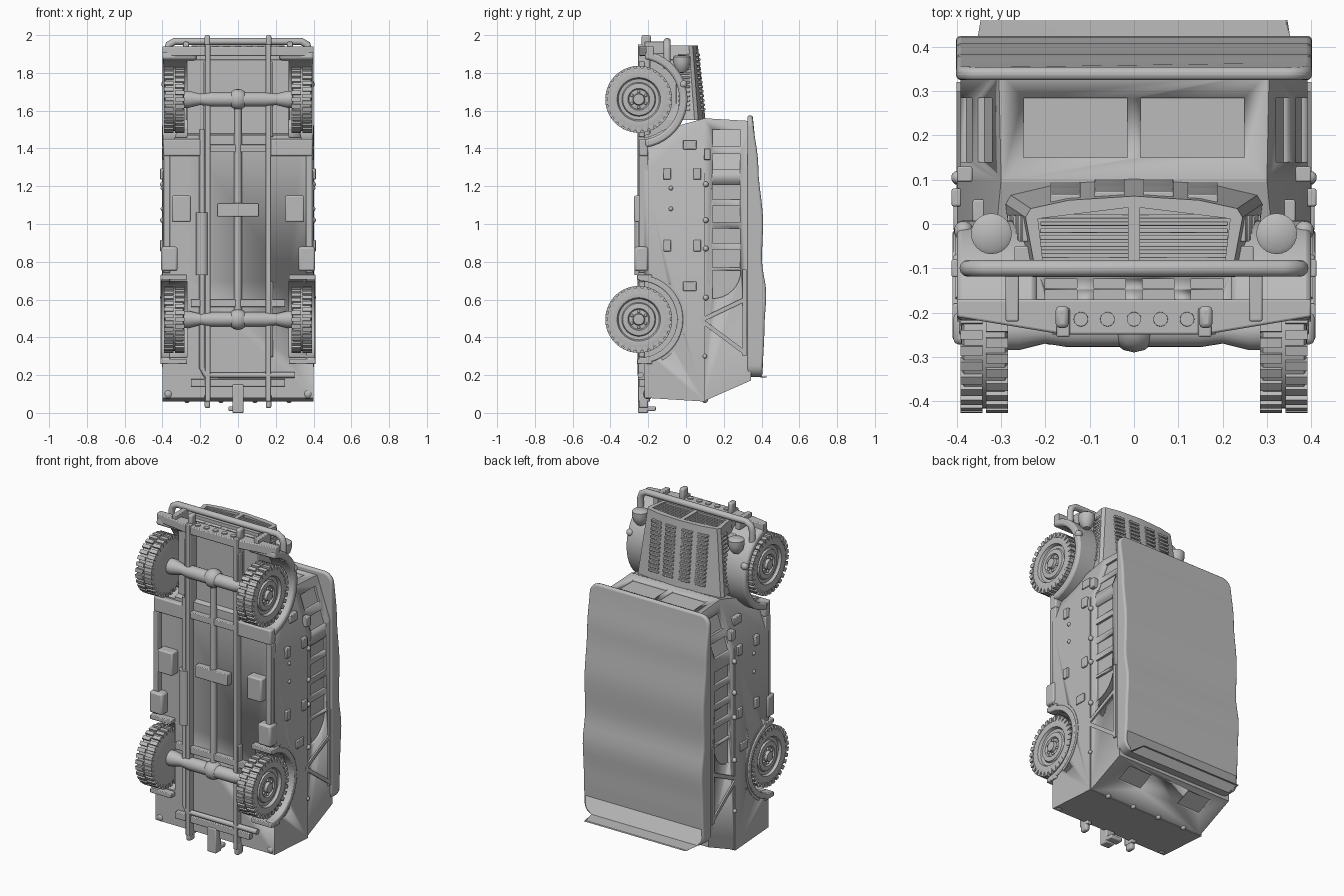
import bpy, bmesh, math
from mathutils import Vector, Matrix

default_cube = bpy.data.objects.get("Cube")
if default_cube:
    bpy.data.objects.remove(default_cube, do_unlink=True)

grey = bpy.data.materials.new("plain_grey")
grey.use_nodes = True
grey.diffuse_color = (0.5, 0.5, 0.5, 1)
grey.node_tree.nodes["Principled BSDF"].inputs["Base Color"].default_value = grey.diffuse_color
SIDES = (("left", 1), ("right", -1))


def finish(name, bm, bevel=0, segments=2, limit=40):
    bmesh.ops.recalc_face_normals(bm, faces=bm.faces)
    mesh = bpy.data.meshes.new(name)
    bm.to_mesh(mesh)
    bm.free()
    mesh.materials.append(grey)
    mesh.shade_smooth()
    mesh.set_sharp_from_angle(angle=math.radians(35))
    obj = bpy.data.objects.new(name, mesh)
    bpy.context.collection.objects.link(obj)
    if bevel:
        mod = obj.modifiers.new("bevel", "BEVEL")
        mod.width, mod.segments, mod.angle_limit = bevel, segments, math.radians(limit)
    return obj


def add_prism(bm, points, axis, start, end):
    """Extrude a 2D outline along an axis."""
    place = {"x": lambda p, d: (d, p[0], p[1]), "y": lambda p, d: (p[0], d, p[1]),
             "z": lambda p, d: (p[0], p[1], d)}[axis]
    rings = [[bm.verts.new(place(p, d)) for p in points] for d in (start, end)]
    bm.faces.new(rings[0])
    bm.faces.new(rings[1])
    for i in range(len(points)):
        j = (i + 1) % len(points)
        bm.faces.new((rings[0][i], rings[0][j], rings[1][j], rings[1][i]))


def prism(name, points, axis, start, end, **kw):
    bm = bmesh.new()
    add_prism(bm, points, axis, start, end)
    return finish(name, bm, **kw)


def rect(a, b, c, d):
    return [(a, c), (b, c), (b, d), (a, d)]


def box(name, x, y, z, bevel=0.004):
    return prism(name, rect(*x, *y), "z", *z, bevel=bevel)


def pair(name, x, y, z, bevel=0.004):
    for side, s in SIDES:
        box(side + "_" + name, (s * x[0], s * x[1]), y, z, bevel)


def lathe(name, profile, centre, axis="x", steps=40):
    """Revolve (radius, offset) points about an axis through centre."""
    bm = bmesh.new()
    verts = [bm.verts.new((o, r, 0)) for r, o in profile]
    edges = [bm.edges.new(e) for e in zip(verts, verts[1:])]
    bmesh.ops.spin(bm, geom=verts + edges, cent=(0, 0, 0), axis=(1, 0, 0), angle=math.tau, steps=steps)
    bmesh.ops.remove_doubles(bm, verts=bm.verts, dist=0.0002)
    if axis == "z":
        bm.transform(Matrix.Rotation(-math.pi / 2, 4, "Y"))
    bm.transform(Matrix.Translation(centre))
    return finish(name, bm)


def ball(name, centre, radius):
    bm = bmesh.new()
    bmesh.ops.create_uvsphere(bm, u_segments=14, v_segments=8, radius=radius, matrix=Matrix.Translation(centre))
    return finish(name, bm)


def tube(name, points, radius):
    curve = bpy.data.curves.new(name, "CURVE")
    curve.dimensions, curve.bevel_depth, curve.use_fill_caps = "3D", radius, True
    spline = curve.splines.new("POLY")
    spline.points.add(len(points) - 1)
    for p, co in zip(spline.points, points):
        p.co = (*co, 1)
    curve.materials.append(grey)
    obj = bpy.data.objects.new(name, curve)
    bpy.context.collection.objects.link(obj)


def cut(obj, bm):
    cutter = finish("cutter", bm)
    cutter.hide_render = True
    mod = obj.modifiers.new("cut", "BOOLEAN")
    mod.operation, mod.object, mod.solver = "DIFFERENCE", cutter, "EXACT"
    graph = bpy.context.evaluated_depsgraph_get()
    obj.data = bpy.data.meshes.new_from_object(obj.evaluated_get(graph))
    obj.modifiers.clear()
    bpy.data.objects.remove(cutter, do_unlink=True)


def arc(cy, cz, r, a, b, n=20):
    angles = [math.radians(a + (b - a) * i / n) for i in range(n + 1)]
    return [(cy + r * math.sin(t), cz + r * math.cos(t)) for t in angles]


def shell(cz, inner, outer, a=0, b=180):
    return arc(AXLE_Y, cz, outer, a, b) + arc(AXLE_Y, cz, inner, b, a)


AXLE_Y, FRONT, REAR = -0.25, 1.66, 0.495


def body_part(name, profile, half):
    """Side profile with the front corners sliced off at an angle."""
    bm = bmesh.new()
    add_prism(bm, profile, "x", -half, half)
    for _, s in SIDES:
        out = bmesh.ops.bisect_plane(bm, geom=bm.verts[:] + bm.edges[:] + bm.faces[:],
                                     plane_co=(s * 0.4, 0, 1.27), plane_no=(s * 0.29, 0, 0.1), clear_outer=True)
        rim = [e for e in out["geom_cut"] if isinstance(e, bmesh.types.BMEdge)]
        bmesh.ops.holes_fill(bm, edges=rim)
    return finish(name, bm)


def wall(z):
    return min(0.392, 0.4 - (z - 1.27) * 0.345)


# Lower body with wheel wells
lower = body_part("lower_body", [(-0.22, 0.08), (0.1, 0.06), (0.1, 1.56), (-0.22, 1.47)], 0.4)
wells = bmesh.new()
for _, s in SIDES:
    for cz in (FRONT, REAR):
        add_prism(wells, arc(AXLE_Y, cz, 0.205, 0, 351, 39), "x", s * 0.27, s * 0.5)
cut(lower, wells)

# Cabin with recessed windows
cabin = body_part("cabin", [(0.095, 0.062), (0.095, 1.56), (0.345, 1.545), (0.345, 0.172)], 0.392)
holes = bmesh.new()
for _, s in SIDES:
    for a, b in ((1.41, 1.5), (1.29, 1.37), (1.13, 1.21), (1.01, 1.095), (0.9, 0.975), (0.77, 0.865)):
        quad = [(s * (wall(z) + d), z) for z, d in ((a, 0.03), (b, 0.03), (b, -0.014), (a, -0.014))]
        add_prism(holes, quad, "y", 0.14, 0.285)
    add_prism(holes, [(0.14, 0.755)] + arc(0.14, 0.755, 0.15, 90, 180, 8), "x", s * 0.378, s * 0.42)
    add_prism(holes, rect(s * 0.015, s * 0.25, 0.15, 0.285), "z", 1.543, 1.6)
    slope = [(0.21, 0.08), (0.31, 0.13), (0.31, 0.167), (0.21, 0.121)]
    add_prism(holes, slope, "x", s * 0.13, s * 0.29)
cut(cabin, holes)

# Sagging canvas roof with rounded corners
bm = bmesh.new()
outline = []
for sx, cz, a in ((1, 1.515, 0), (1, 0.25, 90), (-1, 0.25, 180), (-1, 1.515, 270)):
    outline += arc(sx * 0.342, cz, 0.06, a, a + 90, 6)
add_prism(bm, outline, "y", 0.325, 0.5)
for i in range(1, 24):
    bmesh.ops.bisect_plane(bm, geom=bm.verts[:] + bm.edges[:] + bm.faces[:],
                           plane_co=(0, 0, 0.25 + i * 0.0527), plane_no=(0, 0, 1))
ridge = [(0.19, 0.405), (0.45, 0.415), (0.63, 0.425), (0.81, 0.402), (1.01, 0.408), (1.3, 0.383), (1.58, 0.353)]
for v in bm.verts:
    if v.co.y > 0.4:
        for (z0, y0), (z1, y1) in zip(ridge, ridge[1:]):
            if z0 <= v.co.z <= z1:
                t = (v.co.z - z0) / (z1 - z0)
                v.co.y = y0 + (y1 - y0) * t * t * (3 - 2 * t)
finish("canvas_roof", bm, bevel=0.012, segments=3, limit=50)

# Hood lofted from grille to windshield
bm = bmesh.new()
rings = []
for z, w, low, s, t in ((1.55, 0.29, 0.27, 0.065, 0.103), (1.945, 0.245, 0.22, 0.035, 0.063)):
    half = [(low, -0.12), (w, s - 0.02), (w - 0.012, s), (w * 0.6, (s + 2 * t) / 3)]
    ring = half + [(0, t)] + [(-x, y) for x, y in reversed(half)]
    rings.append([bm.verts.new((x, y, z)) for x, y in ring])
for i in range(len(rings[0])):
    j = (i + 1) % len(rings[0])
    bm.faces.new((rings[0][i], rings[0][j], rings[1][j], rings[1][i]))
for r in rings:
    bm.faces.new(r)
hood = finish("hood", bm)
grille = bmesh.new()
for _, s in SIDES:
    add_prism(grille, [(s * x, y) for x, y in ((0.013, -0.09), (0.205, -0.09), (0.217, 0.012), (0.013, 0.037))], "z", 1.915, 2)
cut(hood, grille)
for i in range(7):
    pair("grille_slat", (0.01, 0.212), (-0.084 + i * 0.016, -0.074 + i * 0.016), (1.91, 1.938), 0.002)

# Louvres on the top and sides of the hood
for i in range(13):
    z = 1.6 + i * 0.024
    top = 0.1 - (z - 1.55) * 0.1
    for x, drop in ((0.055, 0.002), (0.155, 0.009)):
        pair("hood_louvre", (x - 0.034, x + 0.034), (top - 0.02, top + 0.009 - drop), (z, z + 0.014), 0.003)
    flank = 0.283 - (z - 1.55) * 0.114
    pair("side_louvre", (flank - 0.02, flank + 0.008), (-0.04, 0.02), (z, z + 0.012), 0.003)

# Lower grille panel with slots, and engine bay
panel = box("lower_grille", (-0.22, 0.22), (-0.18, -0.1), (1.6, 1.925), 0)
slots = bmesh.new()
for x in (-0.165, -0.055, 0.055, 0.165):
    for y in (-0.17, -0.145):
        add_prism(slots, rect(x - 0.036, x + 0.036, y, y + 0.021), "z", 1.91, 2)
cut(panel, slots)
box("engine_bay", (-0.27, 0.27), (-0.19, -0.05), (1.45, 1.87))

# Fenders, flaps and lamps
for side, s in SIDES:
    prism(side + "_front_fender", shell(FRONT, 0.215, 0.258, 8, 172), "x", s * 0.22, s * 0.4, bevel=0.012)
    prism(side + "_rear_arch", shell(REAR, 0.203, 0.235), "x", s * 0.36, s * 0.41, bevel=0.006)
    prism(side + "_rear_arch_trim", shell(REAR, 0.23, 0.25, 20, 150), "x", s * 0.38, s * 0.403)
    lamp = [(0, 0.05), (0.036, 0.047), (0.046, 0.04), (0.046, 0.012), (0.038, -0.02), (0.02, -0.042), (0, -0.046)]
    lathe(side + "_headlight", lamp, (s * 0.322, -0.022, 1.845), "z", 24)
    ball(side + "_marker_lamp", (s * 0.385, -0.015, 1.74), 0.022)
    ball(side + "_tail_lamp", (s * 0.37, -0.2, 0.1), 0.028)
    for z in (1.21, 1.02, 0.87, 0.61):
        ball(side + "_side_stud", (s * 0.398, 0.105, z), 0.015)
    for z in (1.19, 1.08, 0.3):
        ball(side + "_panel_bolt", (s * 0.398, -0.08 if z > 1 else 0.1, z), 0.012)
    for z in (1.265, 0.885):
        for y in (-0.1, 0.06):
            box(side + "_door_hinge", (s * 0.39, s * 0.412), (y - 0.02, y + 0.02), (z - 0.03, z + 0.03))
    for a, b in (((0.08, 0.49), (0.31, 0.32)), ((0.08, 0.49), (0.31, 0.6)), ((0.31, 0.3), (0.31, 0.76))):
        d = Vector((b[1] - a[1], a[0] - b[0])).normalized() * 0.011
        strut = [Vector(a) + d, Vector(b) + d, Vector(b) - d, Vector(a) - d]
        prism(side + "_rear_strut", strut, "x", s * 0.385, s * 0.401)
    for z in (1.42, 0.67):
        x = wall(z) + 0.008
        box(side + "_handle", (s * (x - 0.03), s * (x + 0.008)), (-0.015, 0.055), (z - 0.025, z + 0.025))
pair("rear_flap", (0.27, 0.41), (-0.26, -0.18), (0.258, 0.285))
pair("middle_flap", (0.27, 0.41), (-0.26, -0.18), (0.705, 0.732))
pair("mirror_mount", (0.365, 0.4), (0.095, 0.13), (1.34, 1.4))
pair("step_box", (0.32, 0.408), (-0.272, -0.2), (0.75, 0.88), 0.012)
pair("floor_box", (0.25, 0.35), (-0.275, -0.2), (1.01, 1.15), 0.008)
pair("front_body_mount", (0.15, 0.395), (-0.25, -0.2), (1.36, 1.45), 0.008)
pair("sill", (0.36, 0.395), (-0.25, -0.2), (0.74, 1.36))

# Wheels with lugged tyres
tyre = [(0, 0.285), (0.15, 0.285), (0.167, 0.291), (0.167, 0.384), (0.15, 0.39), (0.115, 0.386), (0.108, 0.37),
        (0.09, 0.368), (0.085, 0.378), (0.058, 0.38), (0.052, 0.37), (0.032, 0.372), (0.028, 0.39), (0, 0.392)]
for side, s in SIDES:
    for end, cz in (("front", FRONT), ("rear", REAR)):
        name = side + "_" + end
        lathe(name + "_wheel", [(r, s * x) for r, x in tyre], (0, AXLE_Y, cz))
        lugs = bmesh.new()
        for i in range(60):
            a, b = ((0.284, 0.334), (0.342, 0.392))[i % 2]
            piece = bmesh.new()
            add_prism(piece, rect(0.148, 0.177, -0.011, 0.011), "x", s * a, s * b)
            piece.transform(Matrix.Translation((0, AXLE_Y, cz)) @ Matrix.Rotation(i * math.tau / 60, 4, "X"))
            temp = bpy.data.meshes.new("lug")
            piece.to_mesh(temp)
            piece.free()
            lugs.from_mesh(temp)
            bpy.data.meshes.remove(temp)
        finish(name + "_tread", lugs)
        for y, z in arc(AXLE_Y, cz, 0.042, 0, 300, 5):
            ball(name + "_wheel_nut", (s * 0.374, y, z), 0.008)

# Axles, drive shaft, chassis and exhaust
for end, cz in (("front", FRONT), ("rear", REAR)):
    axle = [(0, -0.3), (0.045, -0.3), (0.045, -0.26), (0.03, -0.2), (0.038, -0.15), (0.038, 0.15), (0.03, 0.2), (0.045, 0.26), (0.045, 0.3), (0, 0.3)]
    lathe(end + "_axle", axle, (0, -0.24, cz), steps=20)
    ball(end + "_differential", (0, -0.235, cz), 0.055)
    pair(end + "_spring", (0.145, 0.185), (-0.25, -0.22), (cz - 0.2, cz + 0.2))
tube("drive_shaft", [(0, -0.235, REAR), (0, -0.235, FRONT)], 0.02)
box("transfer_case", (-0.11, 0.11), (-0.26, -0.2), (1.04, 1.11))
pair("chassis_rail", (0.145, 0.175), (-0.255, -0.19), (0.06, 1.95))
for z in (0.16, 0.58, 1.4):
    box("crossmember", (-0.25, 0.25), (-0.25, -0.2), (z - 0.02, z + 0.02))
tube("exhaust", [(-0.19, -0.24, 1.5), (-0.19, -0.24, 0.24), (-0.17, -0.24, 0.2), (0.3, -0.24, 0.2)], 0.016)
tube("muffler", [(-0.19, -0.24, 0.73), (-0.19, -0.24, 1.06)], 0.033)

# Bumper, bull bar, hooks and hitch
bumper = [(-0.4, -0.17), (-0.4, -0.21), (-0.16, -0.25), (0.16, -0.25), (0.4, -0.21), (0.4, -0.17)]
prism("front_bumper", bumper, "z", 1.89, 1.94, bevel=0.005)
for i in range(-2, 3):
    lathe("bumper_rivet", [(0, 0.006), (0.016, 0.006), (0.017, -0.01)], (i * 0.06, -0.215, 1.94), "z", 20)
bar = [(0.375, 1.82), (0.375, 1.92), (0.366, 1.95), (0.335, 1.967)]
tube("bull_bar", [(-x, -0.1, z) for x, z in bar] + [(x, -0.1, z) for x, z in reversed(bar)], 0.019)
pair("bull_bar_bracket", (0.26, 0.29), (-0.22, -0.1), (1.9, 1.965))
pair("front_hook", (0.147, 0.177), (-0.235, -0.185), (1.92, 2.0), 0.01)
pair("rear_hook", (0.147, 0.177), (-0.25, -0.2), (0.025, 0.1), 0.01)
box("tow_hitch", (-0.03, 0.03), (-0.255, -0.2), (0, 0.15), 0.006)
box("hitch_jaw", (-0.05, 0.03), (-0.21, -0.16), (0.01, 0.035), 0.006)
for x in (-0.27, -0.09, 0.09, 0.27):
    ball("tailgate_stud", (x, 0.1, 0.068), 0.016)
